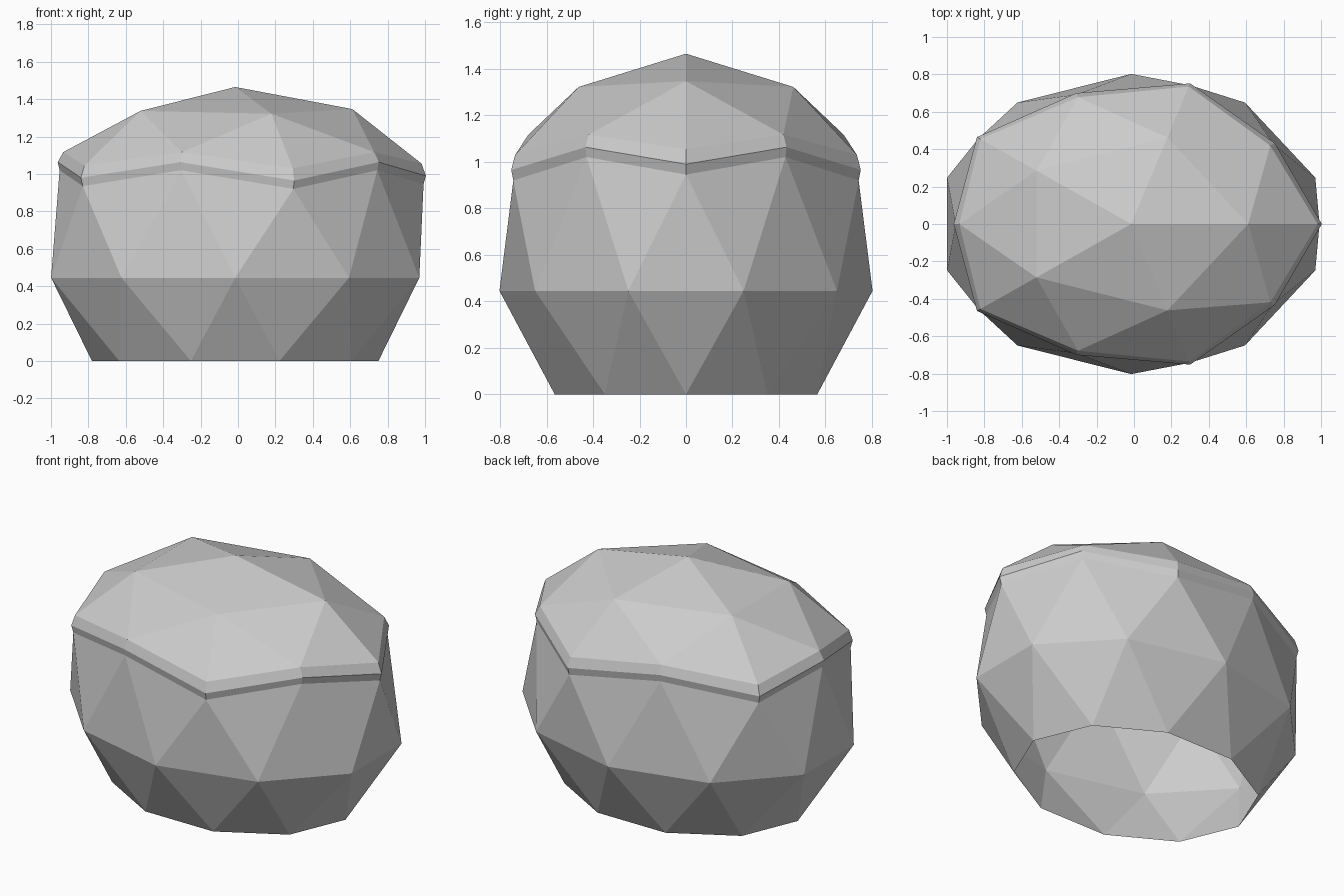
import bpy
import bmesh
from math import cos, sin, pi

cube = bpy.data.objects.get("Cube")
if cube:
    bpy.data.objects.remove(cube, do_unlink=True)

grey = bpy.data.materials.new("plain grey")
grey.use_nodes = True
grey.diffuse_color = (0.6, 0.6, 0.6, 1)
bsdf = next(n for n in grey.node_tree.nodes if n.type == 'BSDF_PRINCIPLED')
bsdf.inputs["Base Color"].default_value = (0.6, 0.6, 0.6, 1)

CENTRE_X, RADIUS_X, RADIUS_Y = -0.015, 1.035, 0.8025
SIDES = 10
# slight unevenness of the five corner directions, mirrored across y
LIFT = [0, -0.025, -0.01, -0.01, -0.025]


def point(bm, scale, angle, z):
    return bm.verts.new((CENTRE_X + RADIUS_X * scale * cos(angle),
                         RADIUS_Y * scale * sin(angle), z))


def level_ring(bm, scale, z, turn=0):
    return [point(bm, scale, (k + turn) * 2 * pi / SIDES, z) for k in range(SIDES)]


def wavy_ring(bm, corner, middle):
    """Ring alternating between (scale, z) corners and raised midpoints."""
    ring = []
    for k in range(SIDES):
        scale, z = middle if k % 2 else corner
        lift = 0 if k % 2 else LIFT[k // 2]
        ring.append(point(bm, scale, k * 2 * pi / SIDES, z + lift))
    return ring


def zigzag(bm, straight, turned):
    """Band of triangles between a ring and one turned by half a step."""
    for k in range(SIDES):
        n = (k + 1) % SIDES
        bm.faces.new((turned[k - 1], turned[k], straight[k]))
        bm.faces.new((turned[k], straight[n], straight[k]))


def band(bm, low, high):
    for k in range(SIDES):
        n = (k + 1) % SIDES
        bm.faces.new((low[k], low[n], high[n], high[k]))


def finish(bm, name):
    bmesh.ops.recalc_face_normals(bm, faces=bm.faces)
    mesh = bpy.data.meshes.new(name)
    bm.to_mesh(mesh)
    bm.free()
    mesh.materials.append(grey)
    bpy.context.collection.objects.link(bpy.data.objects.new(name, mesh))


# faceted body, open underneath
LOWER_EDGE = ((0.973, 0.945), (0.907, 1.02))
bm = bmesh.new()
base = level_ring(bm, 0.74, 0)
belt = level_ring(bm, 1, 0.445, 0.5)
edge = wavy_ring(bm, *LOWER_EDGE)
zigzag(bm, base, belt)
zigzag(bm, edge, belt)
finish(bm, "body")

# domed lid with a protruding rim
bm = bmesh.new()
edge = wavy_ring(bm, *LOWER_EDGE)
lip = wavy_ring(bm, (0.985, 0.99), (0.917, 1.063))
shoulder = wavy_ring(bm, (0.963, 1.055), (0.888, 1.117))
band(bm, edge, lip)
band(bm, lip, shoulder)
crown = [point(bm, 0.605, k * 2 * pi / 5, 1.347 + LIFT[k]) for k in range(5)]
top = point(bm, 0, 0, 1.465)
for k in range(5):
    n = (k + 1) % 5
    corner, middle, following = shoulder[2 * k], shoulder[2 * k + 1], shoulder[2 * n]
    bm.faces.new((corner, middle, crown[k]))
    bm.faces.new((middle, following, crown[n]))
    bm.faces.new((middle, crown[n], crown[k]))
    bm.faces.new((crown[k], crown[n], top))
finish(bm, "lid")
